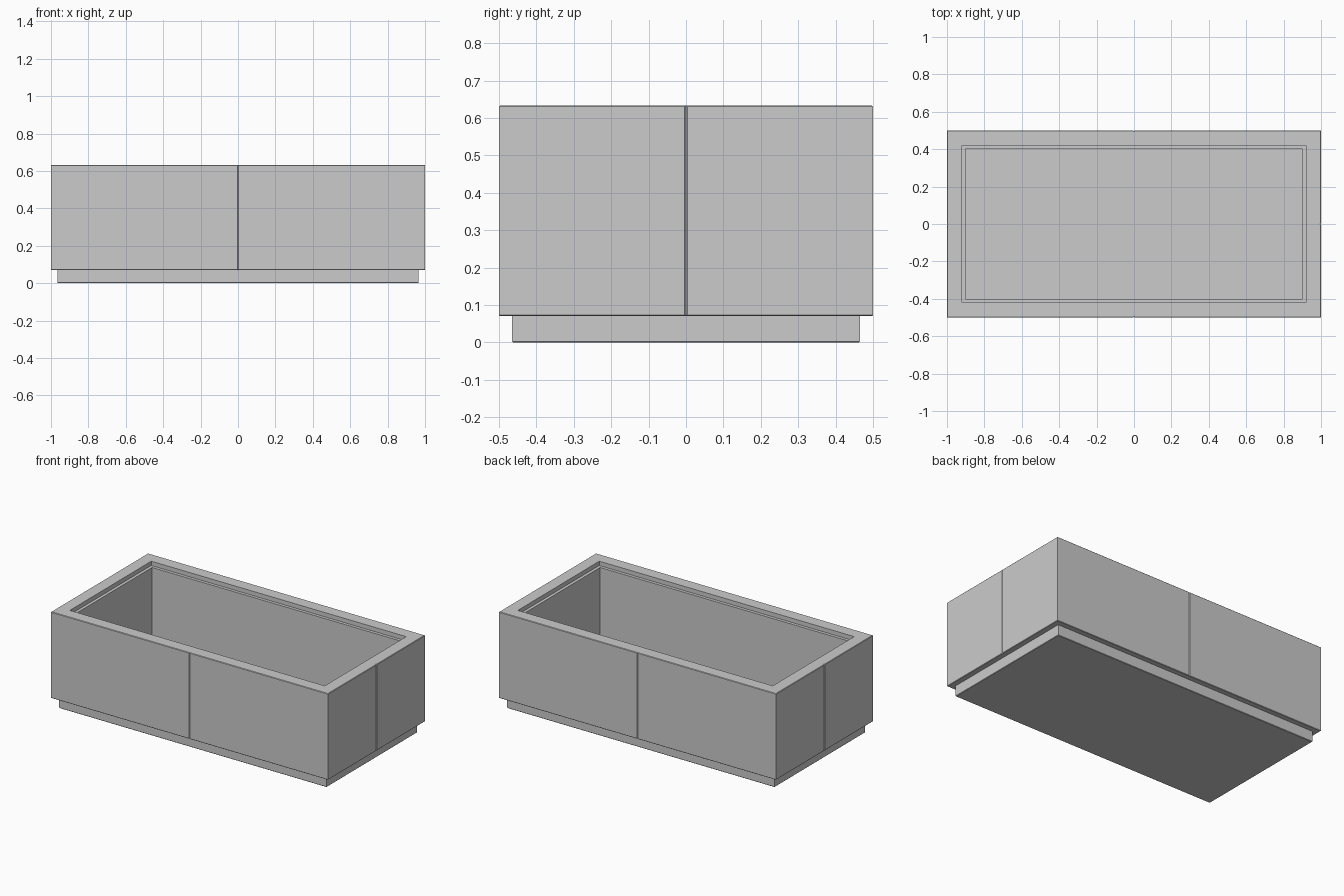
import bpy, bmesh

if "Cube" in bpy.data.objects:
    bpy.data.objects.remove(bpy.data.objects["Cube"])

SEAM = 0.004  # half width and depth of the V seams between panels


def ring_points(hx, hy, z, notch):
    """Rectangle outline with a V notch in the middle of each side."""
    s = SEAM
    return [
        (-hx, -hy, z), (-s, -hy, z), (0, -hy + notch, z), (s, -hy, z),
        (hx, -hy, z), (hx, -s, z), (hx - notch, 0, z), (hx, s, z),
        (hx, hy, z), (s, hy, z), (0, hy - notch, z), (-s, hy, z),
        (-hx, hy, z), (-hx, s, z), (-hx + notch, 0, z), (-hx, -s, z),
    ]


def build(name, outlines):
    """Loft through a list of outlines and cap both ends."""
    bm = bmesh.new()
    rings = [[bm.verts.new(p) for p in pts] for pts in outlines]
    for a, b in zip(rings, rings[1:]):
        n = len(a)
        for i in range(n):
            j = (i + 1) % n
            bm.faces.new((a[i], a[j], b[j], b[i]))
    bm.faces.new(rings[0][::-1])
    bm.faces.new(rings[-1])
    bmesh.ops.recalc_face_normals(bm, faces=bm.faces)
    mesh = bpy.data.meshes.new(name)
    bm.to_mesh(mesh)
    bm.free()
    obj = bpy.data.objects.new(name, mesh)
    bpy.context.collection.objects.link(obj)
    return obj


# Planter body: seamed outer walls, flat rim, small inner ledge, floor
C = 0.003
body = [
    (1 - C, 0.5 - C, 0.07, SEAM), (1, 0.5, 0.07 + C, SEAM),
    (1, 0.5, 0.633 - C, SEAM), (1 - C, 0.5 - C, 0.633, SEAM),
    (0.92, 0.42, 0.633, 0), (0.92, 0.42, 0.605, 0),
    (0.90, 0.40, 0.605, 0), (0.90, 0.40, 0.09, 0),
]
build("planter_body", [ring_points(*r) for r in body])

# Recessed plinth with a slightly eased bottom edge
plinth = [(0.962, 0.462, 0), (0.965, 0.465, 0.003), (0.965, 0.465, 0.07)]
build("plinth", [[(-x, -y, z), (x, -y, z), (x, y, z), (-x, y, z)]
                 for x, y, z in plinth])
